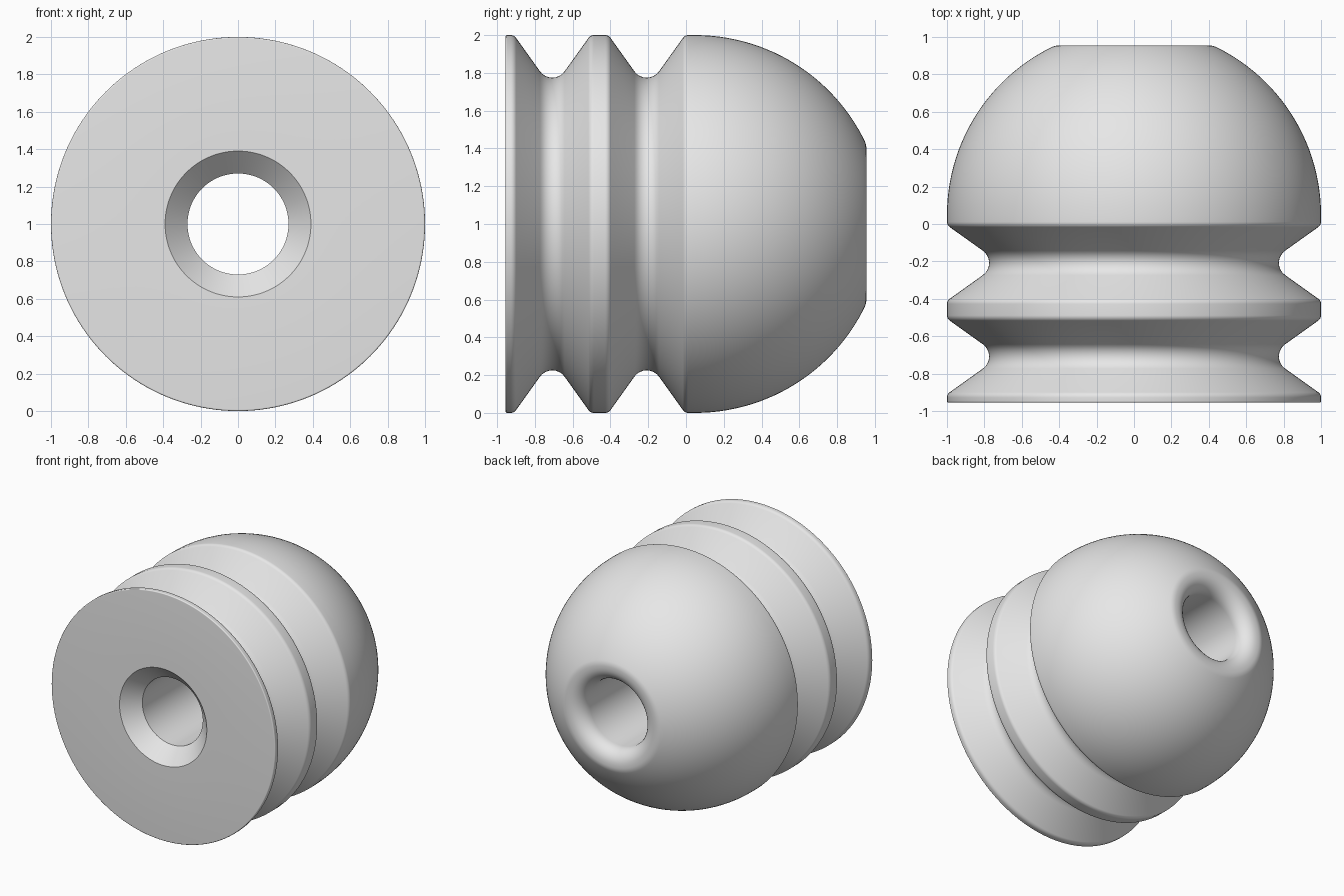
import bpy
import bmesh
from math import sin, cos, pi, radians, asin
from mathutils import Vector, Matrix

if "Cube" in bpy.data.objects:
    bpy.data.objects.remove(bpy.data.objects["Cube"], do_unlink=True)

END = 0.955        # half length along y
BORE = 0.27        # through hole radius
SINK = 0.39        # countersink rim radius
DOME_Y = 0.048     # centre of the dome arc


def fillet(corners, steps=6):
    """Round the corners of a closed (y, r) loop; each entry is (y, r, radius)."""
    out = []
    n = len(corners)
    for i, (y, r, rad) in enumerate(corners):
        p = Vector((y, r))
        if rad == 0:
            out.append(p)
            continue
        a = (Vector(corners[i - 1][:2]) - p).normalized()
        b = (Vector(corners[(i + 1) % n][:2]) - p).normalized()
        half = a.angle(b) / 2
        centre = p + (a + b).normalized() * (rad / sin(half))
        reach = rad * cos(half) / sin(half)
        start, end = p + a * reach - centre, p + b * reach - centre
        turn = start.angle_signed(end)
        for k in range(steps + 1):
            t = -turn * k / steps
            out.append(centre + Matrix.Rotation(t, 2) @ start)
    return out


def groove(y):
    """V groove with a rounded floor and softened rims."""
    return [(y - 0.202, 1, 0.035), (y, 0.717, 0.08), (y + 0.202, 1, 0.035)]


# Outline of one half, front to back, then back along the bore
outline = [(-END, SINK, 0), (-END, 1, 0.008)]
outline += groove(-0.708) + groove(-0.208)
last = asin((END - DOME_Y) / 1.0)
segments = 26
for k in range(segments + 1):
    t = last * k / segments
    outline.append((DOME_Y + sin(t), cos(t), 0.1 if k == segments else 0))
outline += [(END, BORE, 0.115), (-END + SINK - BORE, BORE, 0)]

# Revolve the outline around the y axis
bm = bmesh.new()
verts = [bm.verts.new((p.y, p.x, 0)) for p in fillet(outline, 8)]
edges = [bm.edges.new((v, verts[(i + 1) % len(verts)])) for i, v in enumerate(verts)]
bmesh.ops.spin(bm, geom=verts + edges, cent=(0, 0, 0), axis=(0, 1, 0),
               angle=2 * pi, steps=160, use_merge=True)
bmesh.ops.remove_doubles(bm, verts=bm.verts, dist=0.0002)
bmesh.ops.recalc_face_normals(bm, faces=bm.faces)
mesh = bpy.data.meshes.new("grooved_bumper")
bm.to_mesh(mesh)
bm.free()

bumper = bpy.data.objects.new("grooved_bumper", mesh)
bumper.location.z = 1
bpy.context.collection.objects.link(bumper)

# Plain grey material
grey = bpy.data.materials.new("light_grey")
grey.use_nodes = True
grey.diffuse_color = (0.8, 0.8, 0.8, 1)
grey.node_tree.nodes["Principled BSDF"].inputs["Base Color"].default_value = (0.8, 0.8, 0.8, 1)
mesh.materials.append(grey)

# Smooth shading with sharp rims
bpy.ops.object.select_all(action="DESELECT")
bumper.select_set(True)
bpy.context.view_layer.objects.active = bumper
bpy.ops.object.shade_smooth_by_angle(angle=radians(30))
